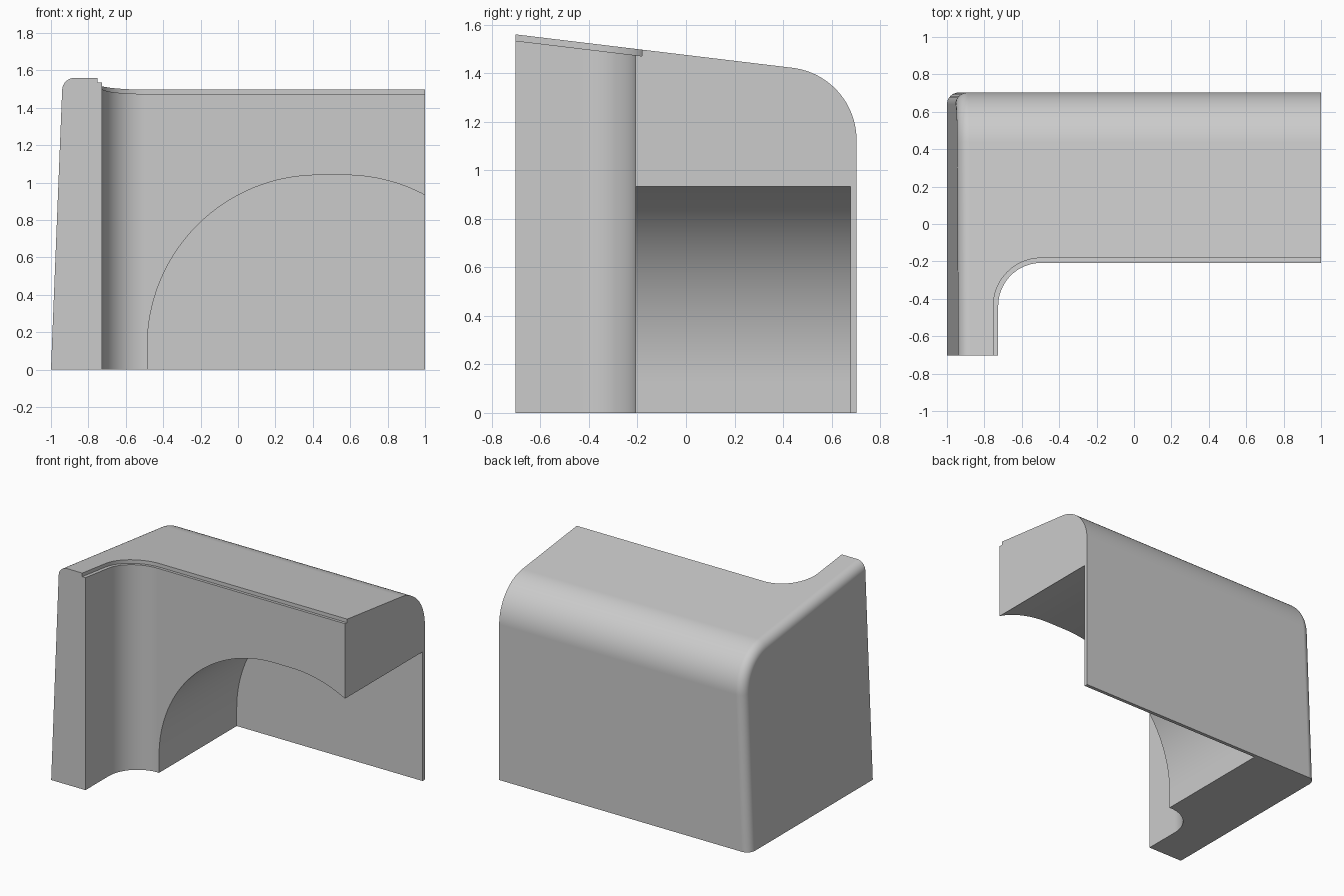
import bpy, bmesh
from math import sin, cos, pi, atan, tan
from mathutils import Vector

cube = bpy.data.objects.get("Cube")
if cube:
    bpy.data.objects.remove(cube, do_unlink=True)

SLOPE = 0.1207          # fall of the top towards the back
FRONT, BACK = -0.703, 0.703
LIP = 0.026             # width and depth of the top rebate


def top_z(y):
    return 1.56 - SLOPE * (y - FRONT)


def arc(cx, cy, r, a0, a1, n):
    return [(cx + r * cos(a0 + (a1 - a0) * i / n),
             cy + r * sin(a0 + (a1 - a0) * i / n)) for i in range(n + 1)]


def face_outward(bm):
    """Make every face of a closed solid point outward."""
    bm.normal_update()
    bmesh.ops.recalc_face_normals(bm, faces=bm.faces[:])
    bm.normal_update()
    if bm.calc_volume(signed=True) < 0:
        bmesh.ops.reverse_faces(bm, faces=bm.faces[:])
        bm.normal_update()


def prism(name, points, extrude):
    """Solid made by sweeping a closed outline along a vector."""
    bm = bmesh.new()
    near = [bm.verts.new(p) for p in points]
    far = [bm.verts.new(Vector(p) + Vector(extrude)) for p in points]
    bm.faces.new(near[::-1])
    bm.faces.new(far)
    for i in range(len(near)):
        bm.faces.new((near[i - 1], near[i], far[i], far[i - 1]))
    face_outward(bm)
    mesh = bpy.data.meshes.new(name)
    bm.to_mesh(mesh)
    bm.free()
    obj = bpy.data.objects.new(name, mesh)
    bpy.context.collection.objects.link(obj)
    return obj


def notch_outline(grow):
    """Plan of the front recess with its rounded inner corner."""
    x, y, r = -0.726 - grow, -0.208 + grow, 0.23 + grow
    return [(x, -1), (1.2, -1), (1.2, y)] + arc(x + r, y - r, r, pi / 2, pi, 20)


# Body: side profile with a rounded top back edge
r = 0.3
turn = pi / 2 - atan(SLOPE)
round_z = top_z(BACK) - r * tan(turn / 2)
profile = [(FRONT, 0), (BACK, 0)] + arc(BACK - r, round_z, r, 0, turn, 24)
profile.append((FRONT, top_z(FRONT)))
body = prism("corner_body", [(-1, y, z) for y, z in profile], (2, 0, 0))

# Lean the right wall inward and round its top and back edges
bm = bmesh.new()
bm.from_mesh(body.data)
for v in bm.verts:
    if v.co.x < 0:
        v.co.x += 0.04 * v.co.z
bm.normal_update()
rim = [e for e in bm.edges
       if all(v.co.x < 0 for v in e.verts)
       and not all(v.co.z < 0.001 for v in e.verts)
       and not all(v.co.y < FRONT + 0.001 for v in e.verts)]
bmesh.ops.bevel(bm, geom=rim, offset=0.063, segments=8, profile=0.5,
                affect='EDGES', clamp_overlap=False)
face_outward(bm)
bm.to_mesh(body.data)
bm.free()
body.data.update()

# Cutters: front recess, sloping rebate along its top edge, arched opening
notch = prism("notch_cutter", [(x, y, -0.5) for x, y in notch_outline(0)], (0, 0, 3))
rebate = prism("rebate_cutter",
               [(x, y, top_z(y) - LIP) for x, y in notch_outline(LIP)], (0, 0, 1))
radius, base = 0.915, 0.125
arch = [(-0.485, -0.3)]
arch += arc(0.43, base, radius, pi, pi / 2, 32)
arch += arc(0.57, base, radius, pi / 2, 0.8, 20)
arch.append((arch[-1][0], -0.3))
opening = prism("arch_cutter", [(x, -1, z) for x, z in arch], (0, 1.678, 0))

bpy.context.view_layer.objects.active = body
for cutter in (notch, rebate, opening):
    cutter.hide_render = True
    mod = body.modifiers.new(cutter.name, 'BOOLEAN')
    mod.operation = 'DIFFERENCE'
    mod.solver = 'EXACT'
    mod.object = cutter
    bpy.ops.object.modifier_apply(modifier=mod.name)
    bpy.data.objects.remove(cutter, do_unlink=True)

# Plain grey finish
grey = bpy.data.materials.new("light_grey")
grey.use_nodes = True
color = (0.6, 0.6, 0.6, 1)
grey.diffuse_color = color
grey.node_tree.nodes["Principled BSDF"].inputs["Base Color"].default_value = color
body.data.materials.clear()
body.data.materials.append(grey)

# Smooth the curves, keep the corners crisp and the walls flat
for o in bpy.context.selected_objects:
    o.select_set(False)
body.select_set(True)
bpy.ops.object.shade_smooth_by_angle(angle=0.5)
weighted = body.modifiers.new("even_normals", 'WEIGHTED_NORMAL')
weighted.keep_sharp = True
